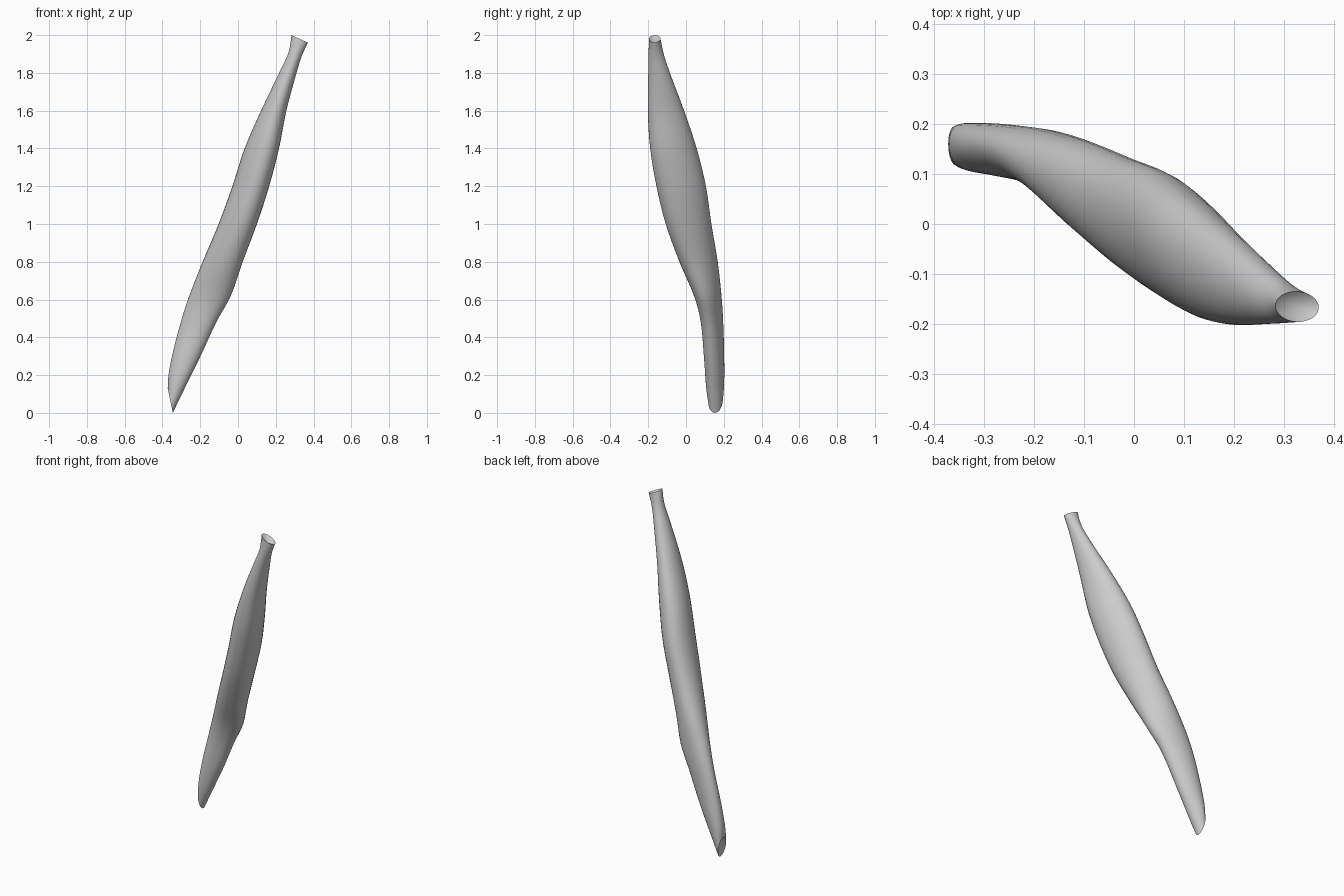
import bpy, bmesh, math

if "Cube" in bpy.data.objects:
    bpy.data.objects.remove(bpy.data.objects["Cube"])

# Cross-sections: height, tilt, x min, x max, y min, y max, skew
SECTIONS = [
    (0.065, 0.065, -0.372, -0.345, 0.118, 0.195, 0.1),
    (0.15, 0.05, -0.368, -0.297, 0.106, 0.202, 0.15),
    (0.30, 0.02, -0.345, -0.208, 0.095, 0.202, 0.2),
    (0.48, 0.0, -0.303, -0.115, 0.078, 0.197, 0.3),
    (0.62, 0.0, -0.258, -0.038, 0.042, 0.188, 0.33),
    (0.80, 0.0, -0.187, 0.025, -0.035, 0.168, 0.33),
    (1.00, 0.0, -0.103, 0.100, -0.108, 0.135, 0.3),
    (1.20, 0.0, -0.030, 0.165, -0.157, 0.106, 0.28),
    (1.40, 0.0, 0.035, 0.217, -0.190, 0.057, 0.28),
    (1.60, 0.0, 0.122, 0.256, -0.202, -0.010, 0.2),
    (1.80, 0.0, 0.218, 0.310, -0.200, -0.085, 0.1),
    (1.90, 0.01, 0.268, 0.338, -0.198, -0.118, 0.05),
    (1.98, 0.02, 0.283, 0.370, -0.196, -0.135, 0.05),
]
SIDES, STEPS = 32, 4


def spline(a, b, c, d, t):
    return 0.5 * (2 * b + (c - a) * t + (2 * a - 5 * b + 4 * c - d) * t * t
                  + (3 * b - a - 3 * c + d) * t ** 3)


def ring(bm, s):
    z, tilt, x0, x1, y0, y1, skew = s
    verts = []
    for i in range(SIDES):
        t = math.tau * i / SIDES
        x = (x0 + x1) / 2 + (x1 - x0) / 2 * math.cos(t)
        y = (y0 + y1) / 2 + (y1 - y0) / 2 * math.sin(t - math.asin(skew))
        verts.append(bm.verts.new((x, y, z - tilt * math.cos(t))))
    return verts


def sunken_cap(bm, loop, centre):
    c = bm.verts.new(centre)
    for i in range(SIDES):
        bm.faces.new((loop[i], loop[(i + 1) % SIDES], c))


# Smoothly interpolated sections along the spindle
rows = []
n = len(SECTIONS)
for k in range(n - 1):
    p = [SECTIONS[min(max(k + j, 0), n - 1)] for j in (-1, 0, 1, 2)]
    for q in range(STEPS):
        rows.append([spline(*v, q / STEPS) for v in zip(*p)])
rows.append(SECTIONS[-1])

# Long tapering muscle body
bm = bmesh.new()
loops = [ring(bm, r) for r in rows]
for a, b in zip(loops, loops[1:]):
    for i in range(SIDES):
        j = (i + 1) % SIDES
        bm.faces.new((a[i], a[j], b[j], b[i]))

# Hollowed cut ends
sunken_cap(bm, loops[0], (-0.335, 0.16, 0.10))
sunken_cap(bm, loops[-1], (0.322, -0.166, 1.955))
bmesh.ops.recalc_face_normals(bm, faces=bm.faces)

mesh = bpy.data.meshes.new("muscle_body")
bm.to_mesh(mesh)
bm.free()
obj = bpy.data.objects.new("muscle_body", mesh)
bpy.context.collection.objects.link(obj)
bpy.context.view_layer.objects.active = obj
obj.select_set(True)
bpy.ops.object.shade_smooth_by_angle(angle=math.radians(40))
